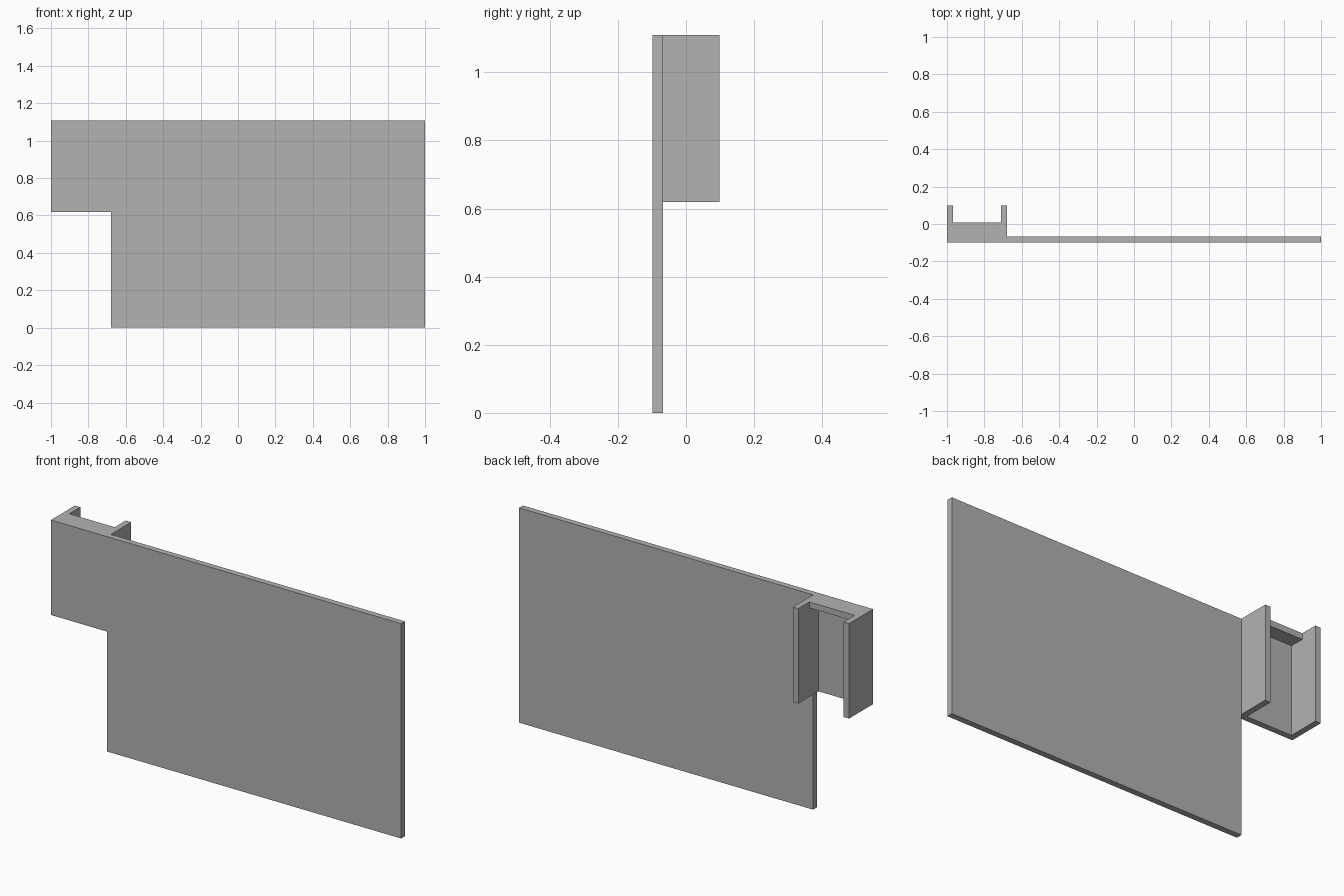
import bpy
import bmesh

cube = bpy.data.objects.get("Cube")
if cube:
    bpy.data.objects.remove(cube, do_unlink=True)

# Main dimensions
FRONT, BACK = -0.098, 0.098
TOP, HOOK_BOTTOM = 1.109, 0.619
LEFT, STEP, RIGHT = -1.0, -0.679, 1.0
WALL = 0.031
PANEL_BACK = FRONT + WALL
LIP_BACK = 0.008

grey = bpy.data.materials.new("plain grey")
grey.use_nodes = True
colour = (0.448, 0.448, 0.448, 1)
grey.diffuse_color = colour
grey.node_tree.nodes["Principled BSDF"].inputs["Base Color"].default_value = colour


def extrude_outline(name, outline, y0, y1):
    """Extrude an (x, z) outline from y0 back to y1."""
    bm = bmesh.new()
    face = bm.faces.new([bm.verts.new((x, y0, z)) for x, z in outline])
    result = bmesh.ops.extrude_face_region(bm, geom=[face])
    moved = [v for v in result["geom"] if isinstance(v, bmesh.types.BMVert)]
    bmesh.ops.translate(bm, vec=(0, y1 - y0, 0), verts=moved)
    bmesh.ops.recalc_face_normals(bm, faces=bm.faces)
    mesh = bpy.data.meshes.new(name)
    bm.to_mesh(mesh)
    bm.free()
    mesh.materials.append(grey)
    obj = bpy.data.objects.new(name, mesh)
    bpy.context.collection.objects.link(obj)
    return obj


def box(name, x0, x1, z0, z1, y0, y1):
    return extrude_outline(name, [(x0, z0), (x1, z0), (x1, z1), (x0, z1)], y0, y1)


# Front panel with a notched lower corner
extrude_outline("front_panel", [
    (STEP, 0), (RIGHT, 0), (RIGHT, TOP),
    (LEFT, TOP), (LEFT, HOOK_BOTTOM), (STEP, HOOK_BOTTOM),
], FRONT, PANEL_BACK)

# Two flanges forming the channel behind the tab
box("outer_flange", LEFT, LEFT + WALL, HOOK_BOTTOM, TOP, PANEL_BACK, BACK)
box("inner_flange", STEP - WALL, STEP, HOOK_BOTTOM, TOP, PANEL_BACK, BACK)

# Short lip closing the top of the channel
box("top_lip", LEFT + WALL, STEP - WALL, TOP - WALL, TOP, PANEL_BACK, LIP_BACK)
